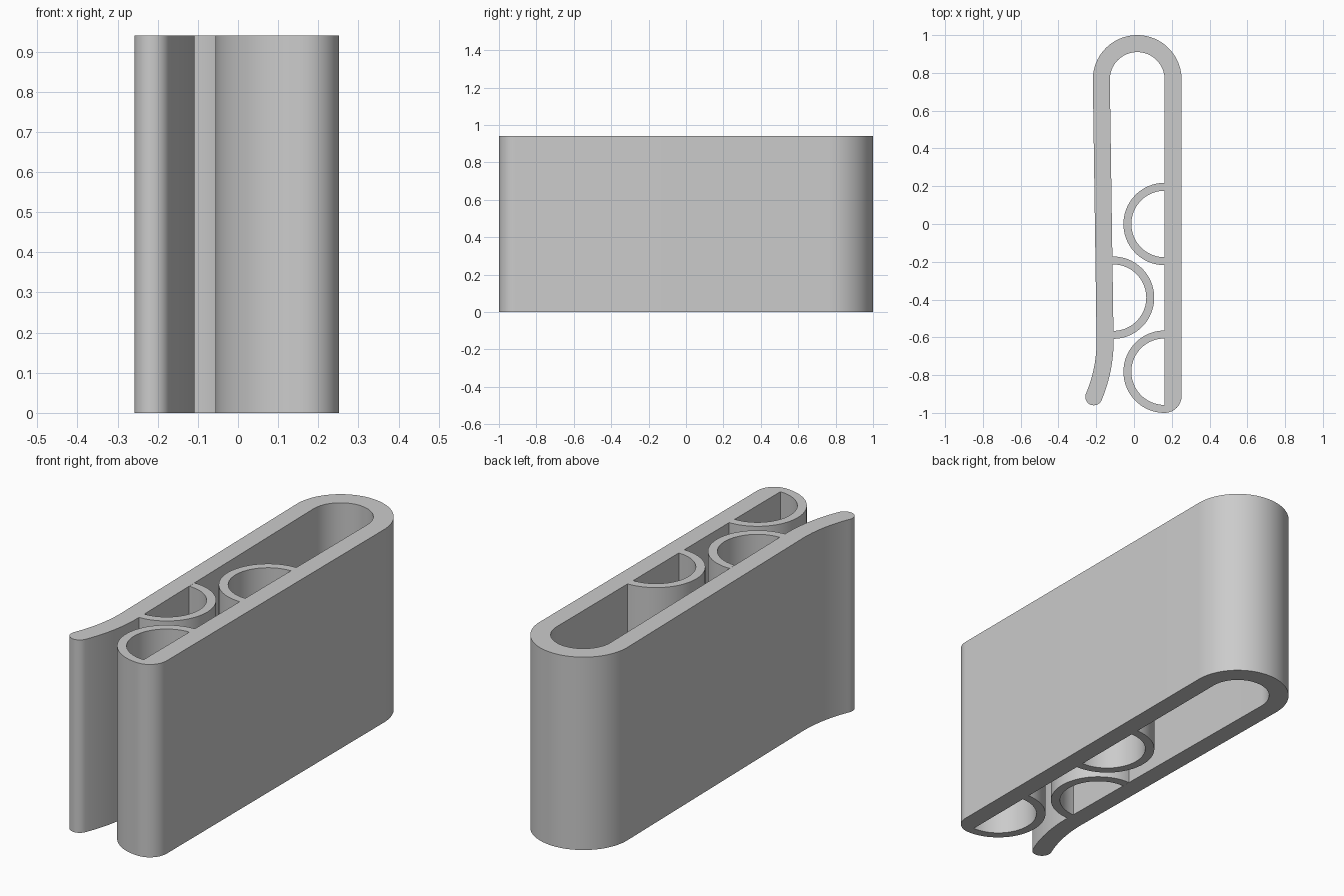
import bpy, bmesh
from math import sin, cos, radians

HEIGHT = 0.94
WALL = 0.09

if "Cube" in bpy.data.objects:
    bpy.data.objects.remove(bpy.data.objects["Cube"], do_unlink=True)

grey = bpy.data.materials.new("light grey plastic")
grey.use_nodes = True
grey.diffuse_color = (0.6, 0.6, 0.6, 1)
grey.node_tree.nodes["Principled BSDF"].inputs["Base Color"].default_value = (0.6, 0.6, 0.6, 1)


def arc(cx, cy, r, start, end, steps=32):
    """Points on an arc, angles in degrees."""
    angles = [radians(start + (end - start) * i / steps) for i in range(steps + 1)]
    return [(cx + r * cos(a), cy + r * sin(a)) for a in angles]


def extrude_profile(name, outline):
    """Upright prism from a closed plan outline."""
    bm = bmesh.new()
    base = bm.faces.new([bm.verts.new((x, y, 0)) for x, y in outline])
    top = bmesh.ops.extrude_face_region(bm, geom=[base], use_keep_orig=True)["geom"]
    bmesh.ops.translate(bm, vec=(0, 0, HEIGHT),
                        verts=[v for v in top if isinstance(v, bmesh.types.BMVert)])
    bmesh.ops.recalc_face_normals(bm, faces=bm.faces)
    mesh = bpy.data.meshes.new(name)
    bm.to_mesh(mesh)
    bm.free()
    mesh.materials.append(grey)
    obj = bpy.data.objects.new(name, mesh)
    bpy.context.collection.objects.link(obj)
    bpy.ops.object.select_all(action="DESELECT")
    obj.select_set(True)
    bpy.context.view_layer.objects.active = obj
    bpy.ops.object.shade_smooth_by_angle(angle=radians(30))


# Clip body: straight arm, rounded bend, slightly closing arm with flared lip
bend_x, bend_y, bend_r = 0.017, 0.765, 0.235
flare_x, flare_y, flare_r, flare_end = -0.908, -0.62, 0.8, -23
mid_r = flare_r - WALL / 2
tip_x = flare_x + mid_r * cos(radians(flare_end))
tip_y = flare_y + mid_r * sin(radians(flare_end))

body = arc(0.162, -0.91, WALL, -90, 0, 16)
body += arc(bend_x, bend_y, bend_r, 0, 180, 48)
body += arc(flare_x, flare_y, flare_r - WALL, 0, flare_end, 20)
body += arc(tip_x, tip_y, WALL / 2, flare_end - 180, flare_end, 16)[1:-1]
body += arc(flare_x, flare_y, flare_r, flare_end, 0, 20)
body += arc(bend_x, bend_y, bend_r - WALL, 180, 0, 48)
extrude_profile("clip_body", body)

# Half-ring grips, alternating between the arms
for name, x, y, facing in (
    ("rear_grip", 0.162, 0, 180),
    ("middle_grip", -0.111, -0.39, 0.7),
    ("front_grip", 0.162, -0.782, 180),
):
    ring = arc(x, y, 0.218, facing - 90, facing + 90, 40)
    ring += arc(x, y, 0.176, facing + 90, facing - 90, 40)
    extrude_profile(name, ring)
